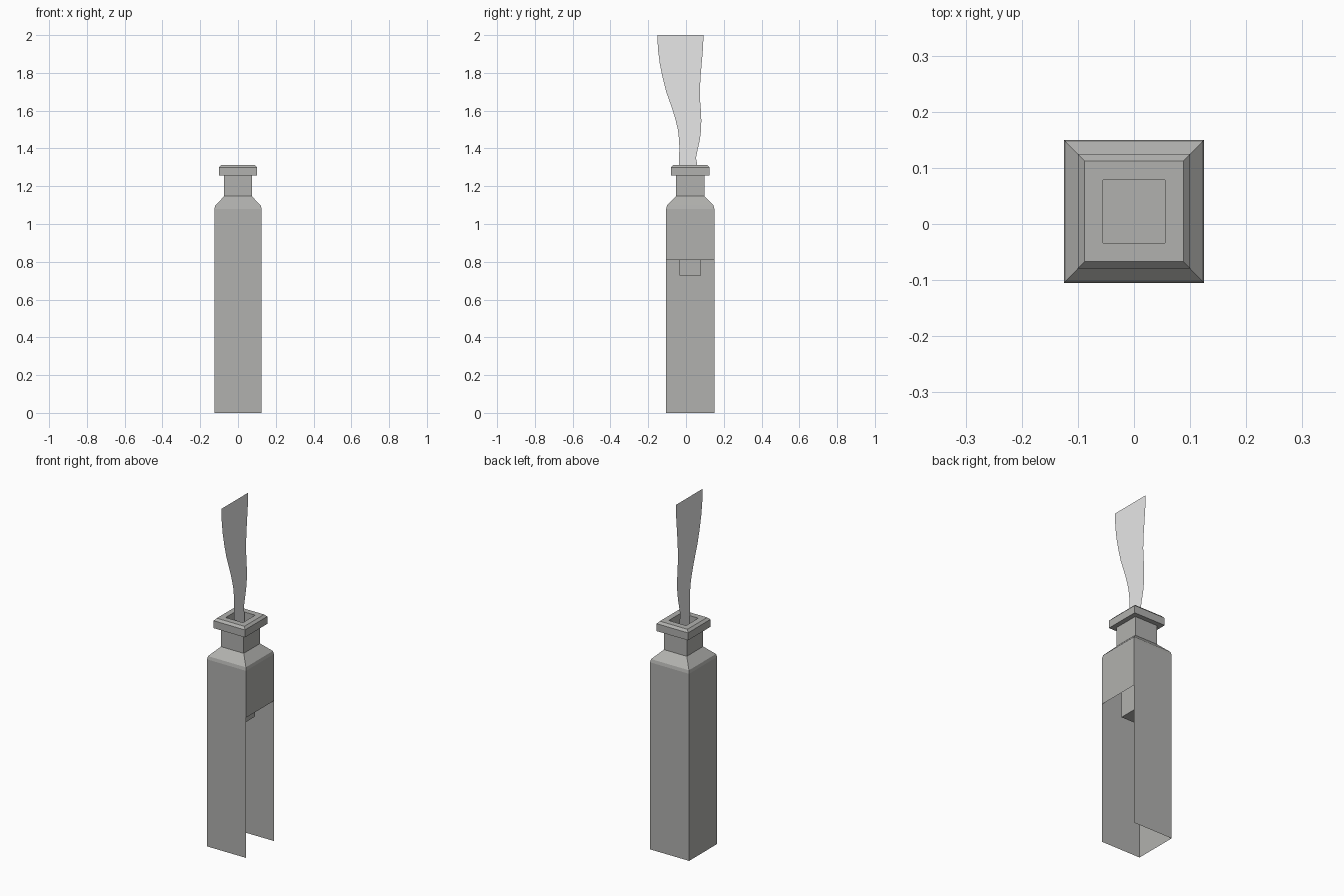
import bpy

if "Cube" in bpy.data.objects:
    bpy.data.objects.remove(bpy.data.objects["Cube"])

CY = 0.0225      # bottle axis in y
ASPECT = 1.02    # slightly deeper than wide


def material(name, rgb):
    mat = bpy.data.materials.new(name)
    mat.diffuse_color = (*rgb, 1)
    mat.use_nodes = True
    mat.node_tree.nodes["Principled BSDF"].inputs["Base Color"].default_value = mat.diffuse_color
    return mat


def add_mesh(name, verts, faces, mat):
    mesh = bpy.data.meshes.new(name)
    mesh.from_pydata(verts, [], faces)
    mesh.materials.append(mat)
    obj = bpy.data.objects.new(name, mesh)
    bpy.context.collection.objects.link(obj)
    return obj


def square_loft(name, profile, mat, skip=(), cap_end=False):
    """Stack square rings given as (half width, z); skip drops (ring, side) faces."""
    verts, faces = [], []
    for r, z in profile:
        for sx, sy in ((-1, -1), (1, -1), (1, 1), (-1, 1)):
            verts.append((sx * r, CY + sy * r * ASPECT, z))
    for i in range(len(profile) - 1):
        for s in range(4):
            if (i, s) not in skip:
                a, b = 4 * i + s, 4 * i + (s + 1) % 4
                faces.append((a, b, b + 4, a + 4))
    if cap_end:
        n = 4 * (len(profile) - 1)
        faces.append((n, n + 1, n + 2, n + 3))
    return add_mesh(name, verts, faces, mat)


glass = material("grey glass", (0.44, 0.44, 0.425))
cloth = material("pale cloth", (0.8, 0.8, 0.8))

# Body: open underneath, lower right side left open, shoulder up to the neck
square_loft("bottle_body",
            [(0.125, 0), (0.125, 0.81), (0.125, 1.08), (0.121, 1.098), (0.073, 1.147)],
            glass, skip={(0, 1)})

# Neck, lip and the inner well that hangs down inside the body
square_loft("neck_and_well",
            [(0.073, 1.147), (0.073, 1.257), (0.1, 1.257), (0.1, 1.3),
             (0.088, 1.313), (0.055, 1.313), (0.055, 0.728)],
            glass, cap_end=True)

# Cloth strip: flat sheet standing in the mouth, rows are (z, y min, y max)
rows = [(1.0, -0.03, 0.05), (1.31, -0.037, 0.06), (1.35, -0.037, 0.053),
        (1.4, -0.035, 0.063), (1.45, -0.037, 0.074), (1.5, -0.043, 0.08),
        (1.55, -0.055, 0.081), (1.6, -0.07, 0.079), (1.65, -0.087, 0.075),
        (1.7, -0.105, 0.073), (1.78, -0.125, 0.077), (1.85, -0.139, 0.083),
        (1.92, -0.148, 0.089), (2.0, -0.152, 0.093)]
verts = [(0, y, z) for z, y0, y1 in rows for y in (y0, y1)]
faces = [(2 * i, 2 * i + 1, 2 * i + 3, 2 * i + 2) for i in range(len(rows) - 1)]
add_mesh("cloth_strip", verts, faces, cloth)
